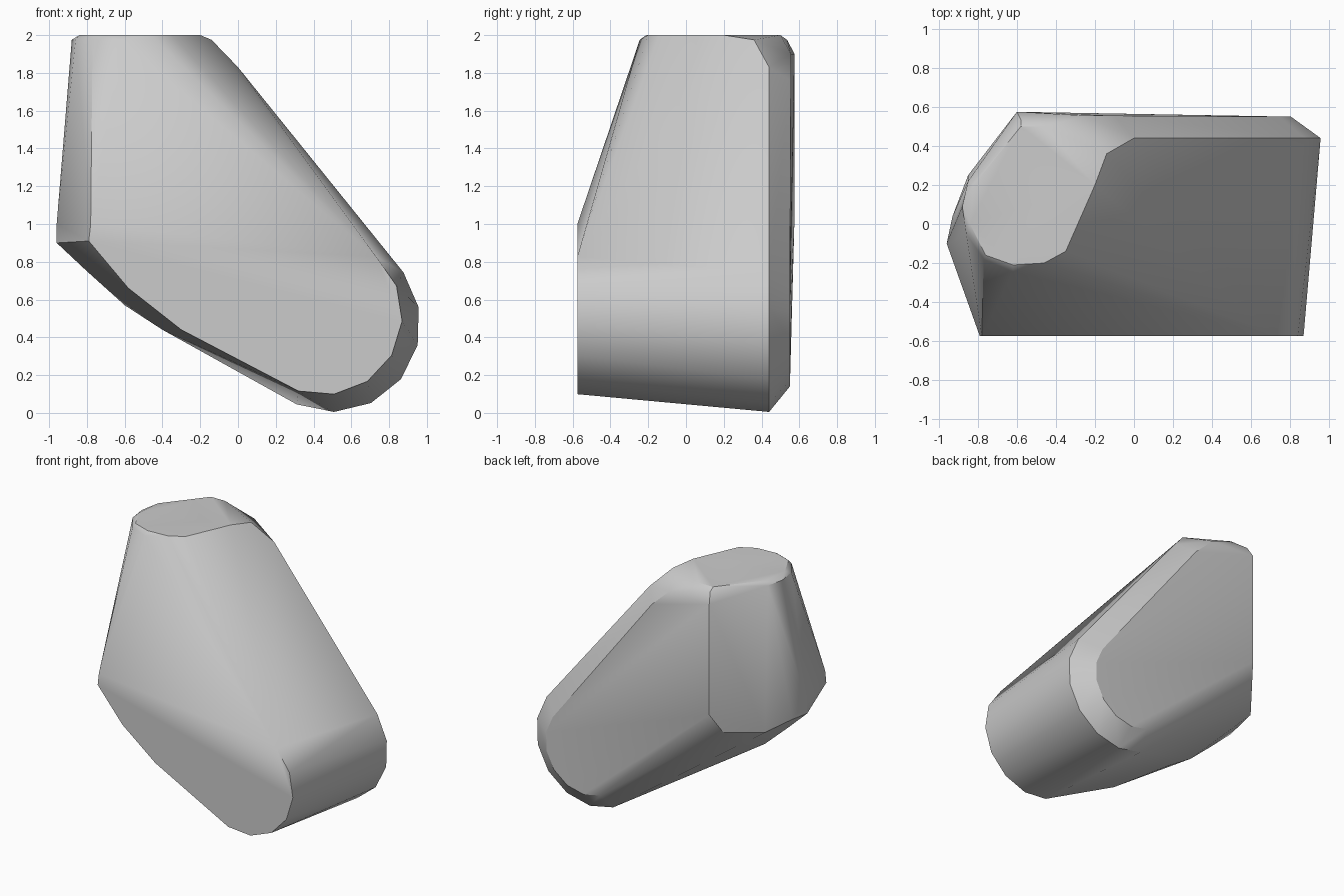
import bpy
import bmesh
import math
from mathutils import Vector

# Start from a scene without the default object
default_object = bpy.data.objects.get("Cube")
if default_object:
    bpy.data.objects.remove(default_object, do_unlink=True)


def make_material(name, colour):
    material = bpy.data.materials.new(name)
    material.use_nodes = True
    material.diffuse_color = colour
    shader = material.node_tree.nodes["Principled BSDF"]
    shader.inputs["Base Color"].default_value = colour
    return material


def rounded_end(centre_x, centre_z, radius, depth, first, last, steps):
    """Points on an arc in the front plane, from one angle to another."""
    points = []
    for i in range(steps + 1):
        angle = math.radians(first + (last - first) * i / steps)
        points.append(Vector((centre_x + radius * math.cos(angle), depth,
                              centre_z + radius * math.sin(angle))))
    return points


def level(height, outline):
    """Points of a flat outline at one height."""
    return [Vector((x, y, height)) for x, y in outline]


def upright(depth, outline):
    """Points of an outline standing at one depth."""
    return [Vector((x, depth, z)) for x, z in outline]


def hull_object(name, points, material):
    """Wrap the profiles in one convex skin."""
    mesh = bpy.data.meshes.new(name)
    bm = bmesh.new()
    for point in points:
        bm.verts.new(point)
    result = bmesh.ops.convex_hull(bm, input=bm.verts)
    loose = set(result["geom_interior"]) | set(result["geom_unused"])
    loose = [v for v in loose if isinstance(v, bmesh.types.BMVert)]
    bmesh.ops.delete(bm, geom=loose, context="VERTS")
    bmesh.ops.dissolve_limit(bm, angle_limit=math.radians(1),
                             verts=bm.verts, edges=bm.edges)
    bmesh.ops.recalc_face_normals(bm, faces=bm.faces)
    bm.to_mesh(mesh)
    bm.free()
    mesh.materials.append(material)
    obj = bpy.data.objects.new(name, mesh)
    bpy.context.collection.objects.link(obj)
    bpy.ops.object.select_all(action="DESELECT")
    obj.select_set(True)
    bpy.context.view_layer.objects.active = obj
    bpy.ops.object.shade_smooth_by_angle(angle=math.radians(30))
    return obj


stone_grey = make_material("stone grey", (0.6, 0.6, 0.6, 1))

# Front face: rounded low end and the straight edge up to the side
front = rounded_end(0.45, 0.515, 0.42, -0.575, 48, -108, 6)
front += upright(-0.575, [(-0.3, 0.44), (-0.58, 0.66), (-0.79, 0.91),
                          (-0.78, 1.0)])

# Back rim and the smaller bevelled back face
rim = rounded_end(0.5, 0.47, 0.465, 0.44, 36, -114, 6)
rim += upright(0.44, [(0, 1.83)])
back = rounded_end(0.48, 0.47, 0.33, 0.55, 36, -114, 6)
back += upright(0.555, [(-0.1, 1.76), (-0.25, 1.9)])
back += upright(0.575, [(-0.6, 1.9), (-0.6, 1.05)])

# Flat top with softened corners
top = level(2, [(-0.46, 0.5), (-0.58, 0.5), (-0.2, 0.2), (-0.35, -0.14),
                (-0.46, -0.2), (-0.62, -0.21), (-0.76, -0.16),
                (-0.82, 0.2), (-0.84, 0)])
top += level(1.975, [(-0.58, 0.535), (-0.14, 0.36), (-0.88, 0.09),
                     (-0.86, -0.05), (-0.77, -0.18), (-0.62, -0.245),
                     (-0.85, 0.22)])

# Right side edge and the curved underside
side = level(1, [(-0.96, -0.1)])
side += level(0.9, [(-0.96, -0.1), (-0.93, 0.04), (-0.66, 0.49)])
side += level(0.86, [(-0.85, 0.25)])
underside = upright(-0.1, [(-0.8, 0.75), (-0.6, 0.57), (-0.4, 0.44)])

hull_object("boulder_block", front + rim + back + top + side + underside,
            stone_grey)
